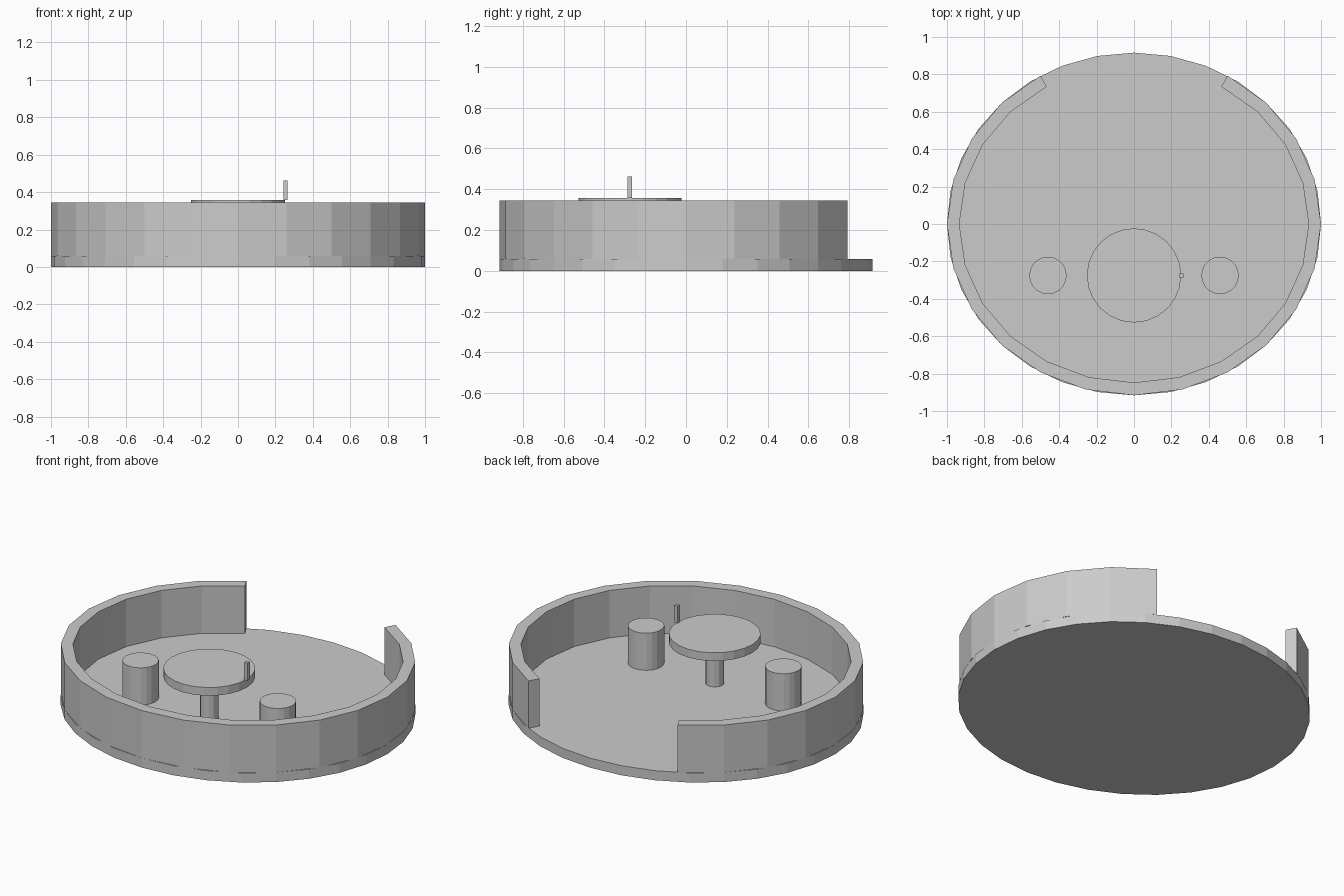
import bpy, bmesh, math

if "Cube" in bpy.data.objects:
    bpy.data.objects.remove(bpy.data.objects["Cube"])

grey = bpy.data.materials.new("light grey")
grey.diffuse_color = (0.6, 0.6, 0.6, 1)
grey.use_nodes = True
grey.node_tree.nodes["Principled BSDF"].inputs["Base Color"].default_value = grey.diffuse_color

RX, RY = 1.0, 0.916        # outer ellipse
FLOOR, RIM = 0.058, 0.345  # floor top and wall top
ROW_Y = -0.275             # line the furniture stands on


def finish(name, bm):
    bmesh.ops.recalc_face_normals(bm, faces=bm.faces)
    mesh = bpy.data.meshes.new(name)
    bm.to_mesh(mesh)
    bm.free()
    mesh.materials.append(grey)
    obj = bpy.data.objects.new(name, mesh)
    bpy.context.collection.objects.link(obj)
    return obj


def disc(name, x, y, z0, z1, rx, ry, sides):
    """Upright elliptical prism from z0 to z1."""
    bm = bmesh.new()
    angles = [2 * math.pi * i / sides for i in range(sides)]
    low, high = [[bm.verts.new((x + rx * math.cos(a), y + ry * math.sin(a), z))
                  for a in angles] for z in (z0, z1)]
    bm.faces.new(low)
    bm.faces.new(high)
    for i in range(sides):
        j = (i + 1) % sides
        bm.faces.new((low[i], low[j], high[j], high[i]))
    return finish(name, bm)


# Floor slab
disc("floor", 0, 0, 0, FLOOR, RX, RY, 32)

# Curved wall, open for 60 degrees at the back
bm = bmesh.new()
rings = []
for i in range(21):
    a = math.radians(120 + 15 * i)
    c, s = math.cos(a), math.sin(a)
    rings.append([bm.verts.new((rx * c, ry * s, z)) for rx, ry, z in (
        (RX, RY, FLOOR), (RX, RY, RIM), (0.934, 0.848, RIM), (0.934, 0.848, FLOOR))])
for r, q in zip(rings, rings[1:]):
    for k in range(4):
        m = (k + 1) % 4
        bm.faces.new((r[k], r[m], q[m], q[k]))
bm.faces.new(rings[0])
bm.faces.new(rings[-1])
finish("wall", bm)

# Two stools beside the table
for side, name in ((-1, "left_stool"), (1, "right_stool")):
    disc(name, side * 0.46, ROW_Y, FLOOR, 0.283, 0.1, 0.1, 20)

# Table on a central stem
disc("table_stem", 0, ROW_Y, FLOOR, 0.31, 0.052, 0.052, 12)
disc("table_top", 0, ROW_Y, 0.308, 0.358, 0.252, 0.252, 24)

# Small upright peg at the table edge
bm = bmesh.new()
bmesh.ops.create_cube(bm, size=1)
for v in bm.verts:
    v.co = (0.253 + v.co.x * 0.022, ROW_Y + v.co.y * 0.022, 0.41 + v.co.z * 0.104)
finish("peg", bm)
